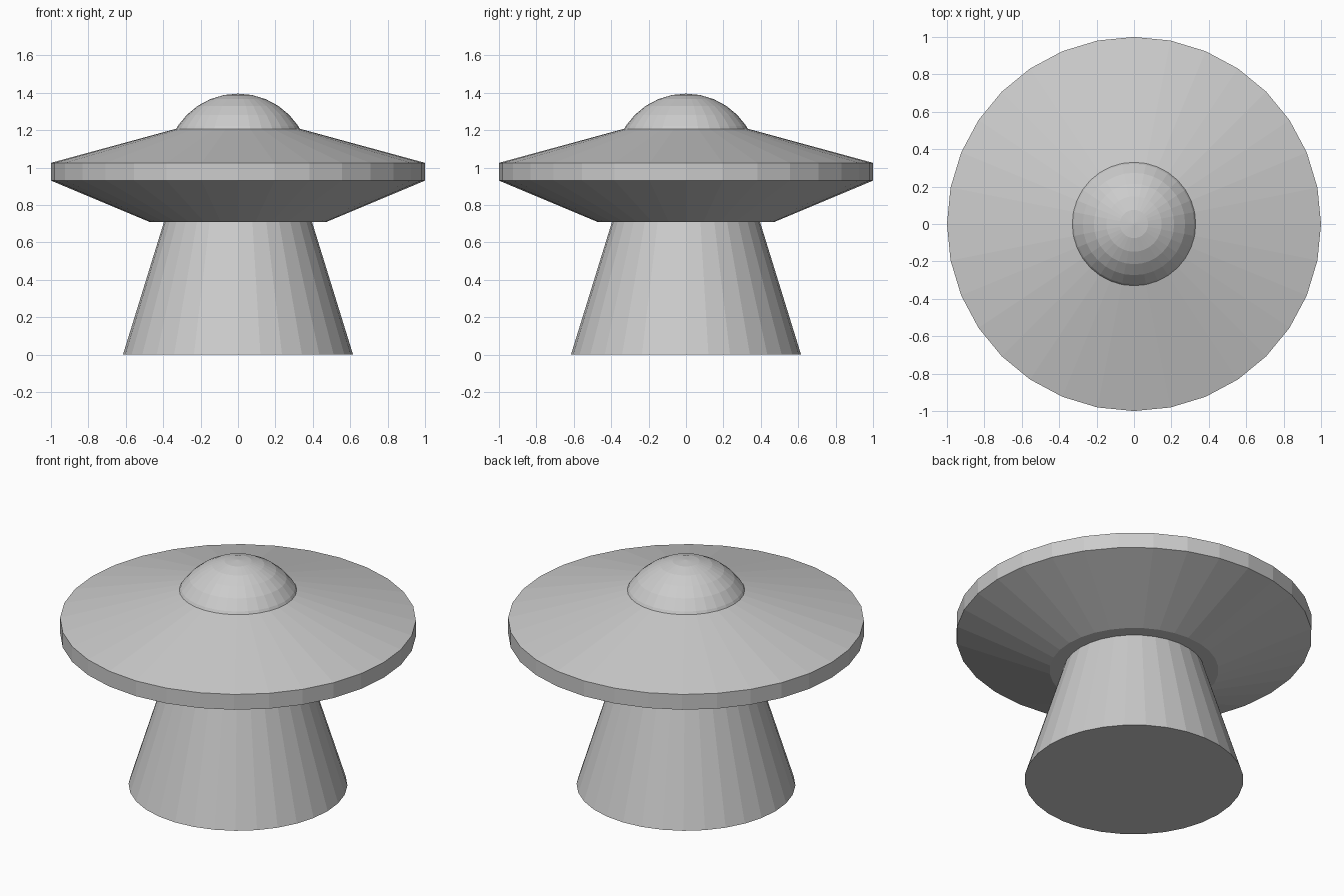
import bpy, bmesh, math

SIDES = 32

cube = bpy.data.objects.get("Cube")
if cube:
    bpy.data.objects.remove(cube, do_unlink=True)

grey = bpy.data.materials.new("plain grey")
grey.use_nodes = True
colour = (0.6, 0.6, 0.6, 1)
grey.diffuse_color = colour
grey.node_tree.nodes["Principled BSDF"].inputs["Base Color"].default_value = colour


def lathe(name, profile):
    """Flat-shaded solid of revolution from (radius, height) points, bottom to top."""
    bm = bmesh.new()
    rings = []
    for r, z in profile:
        angles = [math.tau * i / SIDES for i in range(SIDES)]
        rings.append([bm.verts.new((r * math.cos(a), r * math.sin(a), z)) for a in angles])
    for low, high in zip(rings, rings[1:]):
        for i in range(SIDES):
            j = (i + 1) % SIDES
            bm.faces.new((low[i], low[j], high[j], high[i]))
    bm.faces.new(rings[0][::-1])
    bm.faces.new(rings[-1])
    bmesh.ops.remove_doubles(bm, verts=bm.verts, dist=1e-5)
    bmesh.ops.recalc_face_normals(bm, faces=bm.faces)
    mesh = bpy.data.meshes.new(name)
    bm.to_mesh(mesh)
    bm.free()
    mesh.materials.append(grey)
    obj = bpy.data.objects.new(name, mesh)
    bpy.context.collection.objects.link(obj)
    return obj


# Tapered beam, running up into the hull
lathe("beam", [(0.615, 0), (0.38, 0.76)])

# Saucer hull with a vertical rim
lathe("saucer_hull", [(0.475, 0.71), (1, 0.93), (1, 1.025), (0.32, 1.21)])

# Dome: upper part of a sphere, sunk into the hull
R, CENTRE, STEP = 0.387, 1.008, math.pi / 16
dome = bpy.data.meshes.new("dome")
bm = bmesh.new()
bmesh.ops.create_uvsphere(bm, u_segments=SIDES, v_segments=16, radius=R)
bmesh.ops.translate(bm, verts=bm.verts, vec=(0, 0, CENTRE))
hidden = [v for v in bm.verts if v.co.z < CENTRE + R * math.cos(6.5 * STEP)]
bmesh.ops.delete(bm, geom=hidden, context='VERTS')
bm.to_mesh(dome)
bm.free()
dome.materials.append(grey)
bpy.context.collection.objects.link(bpy.data.objects.new("dome", dome))
